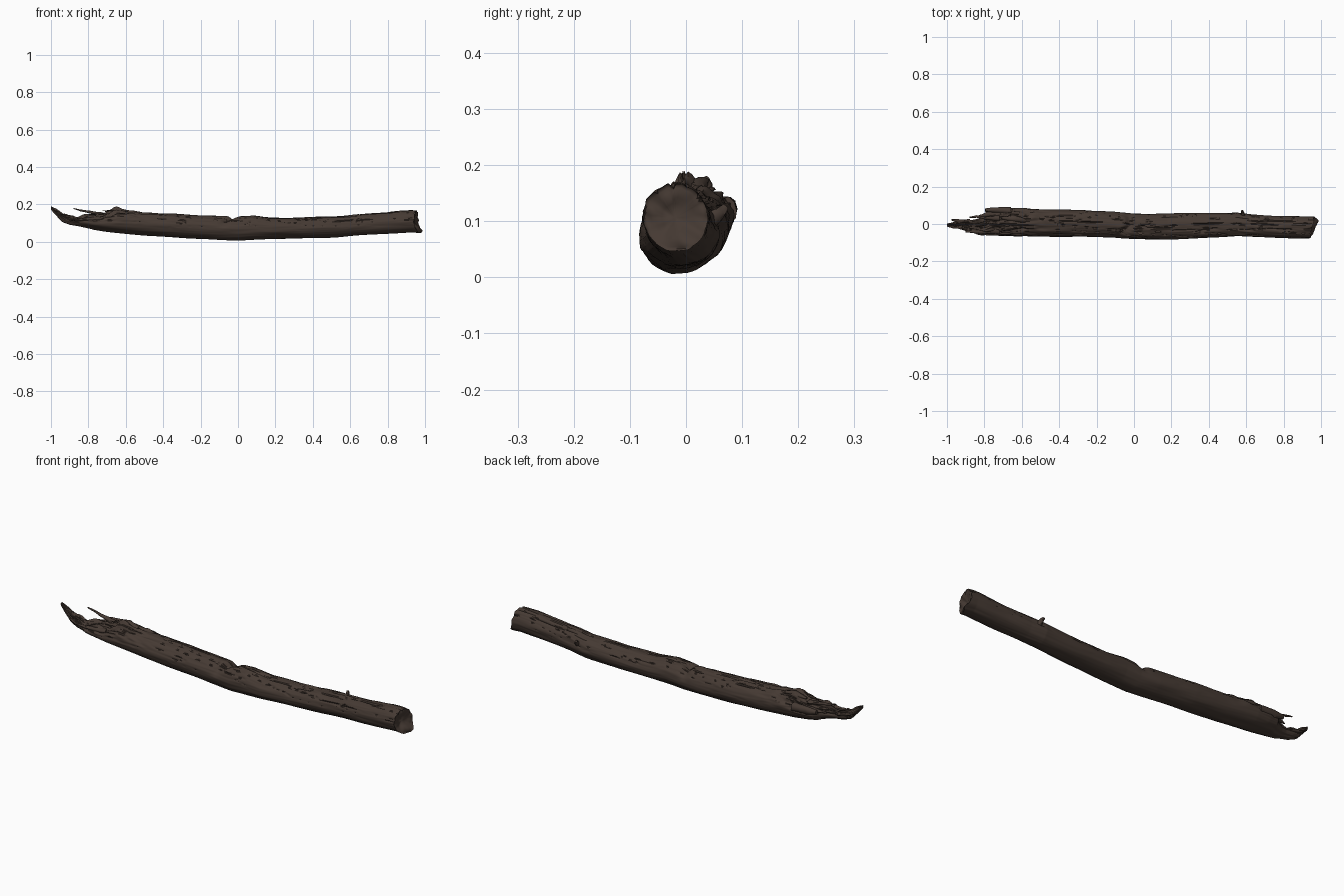
import bpy, bmesh, math, random
from mathutils import Vector, noise

random.seed(4)
bark = bpy.data.materials.new("dark brown bark")
bark.diffuse_color = (0.060, 0.042, 0.033, 1)

# Outline of the log: x, y min, y max, z min, z max
OUTLINE = [
    (-1.00, -0.012, 0.000, 0.172, 0.188), (-0.97, -0.020, 0.008, 0.138, 0.172),
    (-0.94, -0.024, 0.016, 0.105, 0.150), (-0.90, -0.036, 0.020, 0.090, 0.140),
    (-0.86, -0.045, 0.022, 0.084, 0.134), (-0.83, -0.058, 0.030, 0.078, 0.138),
    (-0.79, -0.060, 0.050, 0.070, 0.142), (-0.77, -0.061, 0.074, 0.065, 0.146),
    (-0.72, -0.063, 0.082, 0.057, 0.152), (-0.65, -0.065, 0.086, 0.048, 0.165),
    (-0.58, -0.066, 0.083, 0.041, 0.164), (-0.50, -0.068, 0.080, 0.034, 0.156),
    (-0.30, -0.068, 0.075, 0.020, 0.146), (-0.10, -0.071, 0.064, 0.010, 0.136),
    (0.00, -0.080, 0.055, 0.006, 0.136), (0.08, -0.084, 0.054, 0.010, 0.142),
    (0.18, -0.084, 0.056, 0.014, 0.128), (0.35, -0.075, 0.058, 0.018, 0.128),
    (0.55, -0.064, 0.061, 0.027, 0.137), (0.63, -0.068, 0.050, 0.033, 0.146),
    (0.75, -0.074, 0.043, 0.039, 0.154), (0.88, -0.078, 0.040, 0.046, 0.166),
    (0.93, -0.077, 0.038, 0.049, 0.168), (1.00, -0.076, 0.038, 0.044, 0.162)]


def outline(x):
    x = max(-1, min(1, x))
    for a, b in zip(OUTLINE, OUTLINE[1:]):
        if x <= b[0]:
            f = (x - a[0]) / (b[0] - a[0])
            return [p + (q - p) * f for p, q in zip(a[1:], b[1:])]
    return OUTLINE[-1][1:]


def n3(x, y, z):
    return noise.noise(Vector((x, y, z)))


def bump(x, centre, width):
    return math.exp(-((x - centre) / width) ** 2)


def log_point(x, a):
    """Point on the bark at length x and angle a (0 = back, 90 degrees = top)."""
    y0, y1, z0, z1 = outline(x)
    c, s = math.cos(a), math.sin(a)
    ry, rz = (y1 - y0) / 2, (z1 - z0) / 2
    top = max(0, s)
    rot = max(0, min(1, (-0.42 - x) / 0.25))          # decay towards the broken end
    d = 0.0035 * n3(x * 5, c * 2.2, s * 2.2)           # broad lumps
    d += 0.002 * n3(x * 7, c * 8, s * 8) * (0.5 + top)  # long bark ridges
    crack = 1 - min(1, abs(n3(x * 3.2 + 7, c * 3.5, s * 3.5)) / 0.07)
    d -= 0.006 * crack * max(0, s + 0.35)              # lengthwise cracks
    ragged = n3(x * 16, c * 5 + 3, s * 5)
    d += rot * max(0, s + 0.3) * (0.017 * ragged - 0.003)
    d -= 0.024 * bump(x, -0.02 - 0.06 * max(0, -c), 0.022) * top ** 1.2  # notch
    d += 0.017 * bump(x, -0.65, 0.045) * bump(a, 1.6, 0.5)              # top lump
    r = min(ry, rz)
    d = max(d, -0.45 * r)
    if x < -0.85:
        d = max(-0.3 * r, min(0.3 * r, d))
    return Vector((x, (y0 + y1) / 2 + (ry + d) * c, (z0 + z1) / 2 + (rz + d) * s))


def finish(name, bm):
    bmesh.ops.recalc_face_normals(bm, faces=bm.faces)
    me = bpy.data.meshes.new(name)
    bm.to_mesh(me)
    bm.free()
    ob = bpy.data.objects.new(name, me)
    bpy.context.collection.objects.link(ob)
    me.materials.append(bark)
    bpy.ops.object.select_all(action='DESELECT')
    ob.select_set(True)
    bpy.context.view_layer.objects.active = ob
    bpy.ops.object.shade_smooth_by_angle(angle=math.radians(50))
    return ob


def loft(name, rings):
    bm = bmesh.new()
    vs = [[bm.verts.new(p) for p in ring] for ring in rings]
    k = len(vs[0])
    for a, b in zip(vs, vs[1:]):
        for i in range(k):
            bm.faces.new((a[i], a[(i + 1) % k], b[(i + 1) % k], b[i]))
    bm.faces.new(vs[0])
    bm.faces.new(vs[-1])
    return finish(name, bm)


# Log body, with a slanted, rough sawn end on the right
SEG, ROWS = 96, 420


def end_x(p):
    lip = 0.026 * bump(p.z, 0.060, 0.024) * bump(p.y, 0.0, 0.05)
    return (0.958 + 0.22 * max(-0.09, min(0.03, p.y)) + lip
            + 0.007 * n3(p.y * 45, p.z * 45, 2))


angles = [2 * math.pi * i / SEG for i in range(SEG)]
ends = [end_x(log_point(0.96, a)) for a in angles]
rings = [[log_point(-1 + (e + 1) * j / ROWS, a) for a, e in zip(angles, ends)]
         for j in range(ROWS + 1)]
rim = rings[-1]
mid = sum(rim, Vector()) / SEG
for f in (0.95, 0.88, 0.76, 0.6, 0.42, 0.22, 0.06):
    ring = []
    for p in rim:
        q = mid.lerp(p, f)
        q.x = end_x(q) - 0.010 * (1 - f) - 0.003
        ring.append(q)
    rings.append(ring)
loft("log", rings)


# Splinters and twigs: bent tapering spikes with flattened rough sections
def splinter(name, points, radii, flat=0.6):
    pts = [Vector(p) for p in points]
    rings, sides, sub = [], 10, 6
    for i in range(len(pts) - 1):
        d = (pts[i + 1] - pts[i]).normalized()
        u = d.cross(Vector((0, 0, 1))).normalized()
        v = u.cross(d)
        for j in range(sub + (i == len(pts) - 2)):
            f = j / sub
            r = radii[i] * (1 - f) + radii[i + 1] * f
            c = pts[i].lerp(pts[i + 1], f)
            ring = []
            for k in range(sides):
                a = 2 * math.pi * k / sides
                w = r * (1 + 0.35 * n3(c.x * 40 + k, c.y * 40, c.z * 40 + r))
                ring.append(c + u * math.cos(a) * w + v * math.sin(a) * w * flat)
            rings.append(ring)
    loft(name, rings)


splinter("thin_splinter", [(-0.72, 0.030, 0.145), (-0.80, 0.032, 0.160),
                           (-0.84, 0.040, 0.167), (-0.88, 0.036, 0.178)],
         [0.014, 0.008, 0.006, 0.003], 0.8)
splinter("back_splinter", [(-0.66, 0.070, 0.120), (-0.74, 0.074, 0.124),
                           (-0.795, 0.074, 0.128)], [0.020, 0.016, 0.009], 1.2)
splinter("inner_splinter", [(-0.70, 0.050, 0.130), (-0.78, 0.052, 0.125),
                            (-0.83, 0.042, 0.122)], [0.020, 0.014, 0.004], 0.6)
splinter("front_splinter", [(-0.72, -0.035, 0.125), (-0.82, -0.042, 0.120),
                            (-0.90, -0.040, 0.118)], [0.018, 0.012, 0.004], 0.7)
splinter("tip_splinter", [(-0.88, 0.008, 0.118), (-0.94, 0.016, 0.134),
                          (-0.975, 0.022, 0.150)], [0.016, 0.010, 0.004], 0.6)
splinter("top_flake", [(-0.58, 0.020, 0.155), (-0.64, 0.028, 0.168),
                       (-0.71, 0.034, 0.163)], [0.012, 0.016, 0.006], 0.7)
for i in range(6):  # small loose slivers in the rotten hollow
    x, y = random.uniform(-0.76, -0.6), random.uniform(-0.035, 0.065)
    h = log_point(x, math.acos(max(-1, min(1, (y - 0.01) / 0.075)))).z
    splinter("sliver_%d" % i, [(x + 0.05, y, h - 0.004), (x, y, h + 0.001),
                               (x - 0.05, y + 0.006, h)], [0.004, 0.006, 0.002])

# Stub of a broken side twig on the back
splinter("twig_stub", [(0.585, 0.040, 0.100), (0.582, 0.060, 0.114),
                       (0.576, 0.070, 0.126)], [0.016, 0.010, 0.006], 1.0)
